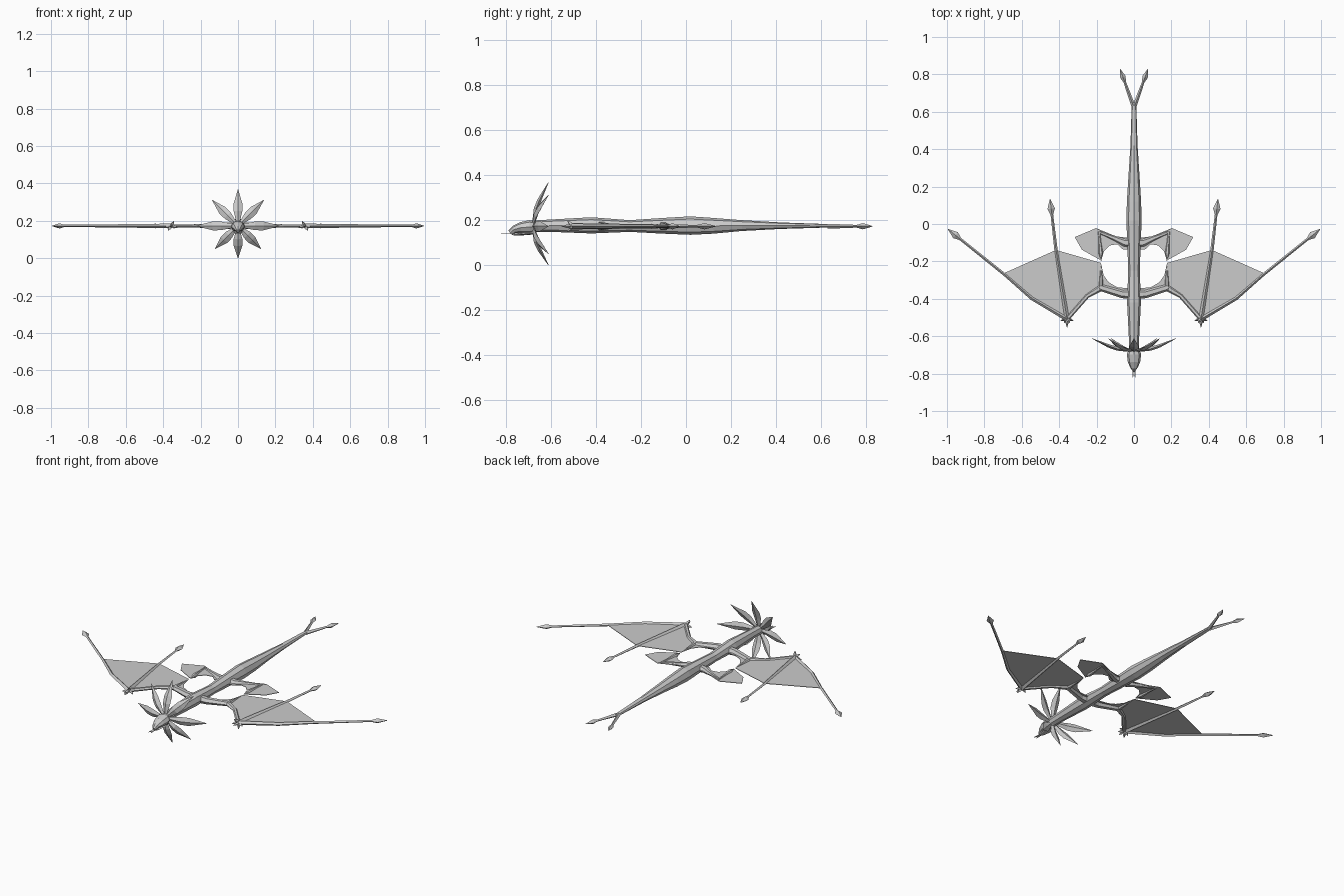
import bpy, bmesh, math
from mathutils import Vector

if "Cube" in bpy.data.objects:
    bpy.data.objects.remove(bpy.data.objects["Cube"], do_unlink=True)

grey = bpy.data.materials.new("stone grey")
grey.use_nodes = True
colour = (0.6, 0.6, 0.6, 1)
grey.diffuse_color = colour
grey.node_tree.nodes["Principled BSDF"].inputs["Base Color"].default_value = colour
WING_Z = 0.173


def finish(name, bm, mirror=False):
    bmesh.ops.recalc_face_normals(bm, faces=bm.faces)
    mesh = bpy.data.meshes.new(name)
    bm.to_mesh(mesh)
    bm.free()
    mesh.materials.append(grey)
    obj = bpy.data.objects.new(name, mesh)
    bpy.context.collection.objects.link(obj)
    if mirror:
        obj.modifiers.new("Mirror", 'MIRROR').use_mirror_merge = False
    return obj


def tube(name, points, radii, sides=6, up=(0, 0, 1), mirror=False):
    """Loft rings of (side radius, up radius) along a path."""
    bm = bmesh.new()
    pts = [Vector(p) for p in points]
    rings = []
    for i, (p, (a, b)) in enumerate(zip(pts, radii)):
        along = (pts[min(i + 1, len(pts) - 1)] - pts[max(i - 1, 0)]).normalized()
        side = along.cross(Vector(up)).normalized()
        top = side.cross(along)
        rings.append([bm.verts.new(p + side * a * math.cos(math.tau * k / sides)
                                   + top * b * math.sin(math.tau * k / sides))
                      for k in range(sides)])
    for r, s in zip(rings, rings[1:]):
        for k in range(sides):
            n = (k + 1) % sides
            bm.faces.new((r[k], r[n], s[n], s[k]))
    bm.faces.new(rings[0])
    bm.faces.new(rings[-1])
    return finish(name, bm, mirror)


def bone(name, path, widths, mirror=True):
    return tube(name, [(x, y, WING_Z) for x, y in path],
                [(w, w) for w in widths], mirror=mirror)


def tipped_bone(name, path, widths, head=0.085, spread=0.02):
    """Thin bone that ends in a faceted spear point."""
    a, b = Vector(path[-2]), Vector(path[-1])
    d = (b - a).normalized()
    path = path[:-1] + [tuple(b - d * head), tuple(b - d * head * 0.62), tuple(b)]
    radii = [(w, w) for w in widths] + [(0.007, 0.006), (spread, 0.014), (0.001, 0.001)]
    return tube(name, [(x, y, WING_Z) for x, y in path], radii, 4, mirror=True)


def membrane(name, outline, mirror=True, z=WING_Z):
    bm = bmesh.new()
    bm.faces.new([bm.verts.new((x, y, z)) for x, y in outline])
    bmesh.ops.triangulate(bm, faces=bm.faces[:])
    obj = finish(name, bm, mirror)
    plate = obj.modifiers.new("Thickness", 'SOLIDIFY')
    plate.thickness = 0.003
    plate.offset = 0
    return obj


# Body and tail: y, half width, bottom, top
body = [(-0.69, 0.027, 0.148, 0.198), (-0.6, 0.028, 0.148, 0.203),
        (-0.42, 0.037, 0.141, 0.213), (-0.25, 0.031, 0.148, 0.2),
        (-0.1, 0.036, 0.14, 0.21), (0.02, 0.041, 0.135, 0.217),
        (0.12, 0.038, 0.14, 0.21), (0.25, 0.03, 0.152, 0.2),
        (0.42, 0.019, 0.161, 0.19), (0.65, 0.012, 0.168, 0.182)]
head = [(-0.66, 0.022, 0.15, 0.195), (-0.695, 0.038, 0.14, 0.2),
        (-0.735, 0.034, 0.142, 0.191), (-0.765, 0.022, 0.142, 0.175),
        (-0.782, 0.009, 0.13, 0.157)]
jaw = [(-0.68, 0.022, 0.136, 0.152), (-0.72, 0.025, 0.133, 0.146),
       (-0.768, 0.011, 0.131, 0.139)]
for name, rows in (("body", body), ("head", head), ("lower_jaw", jaw)):
    tube(name, [(0, y, (lo + hi) / 2) for y, w, lo, hi in rows],
         [(w, (hi - lo) / 2) for y, w, lo, hi in rows], 8)
membrane("tongue", [(-0.007, -0.75), (0.007, -0.75), (0.008, -0.823),
                    (0, -0.805), (-0.008, -0.823)], False, 0.14)

# Forked tail
tipped_bone("tail_fork", [(0.003, 0.63), (0.075, 0.83)], [0.011], 0.075, 0.015)

# Frill of eight blades around the neck
for k in range(8):
    ang = math.tau * k / 8
    out = Vector((math.sin(ang), 0, math.cos(ang)))
    length = 0.195 if math.cos(ang) > 0.5 else (0.225 if abs(math.cos(ang)) < 0.1 else 0.173)
    centre = Vector((0, 0, 0.173))
    steps = [(0.1, -0.678), (0.4, -0.667), (0.6, -0.652), (1, -0.612)]
    tube("frill_blade", [centre + out * length * t + Vector((0, y, 0)) for t, y in steps],
         [(0.009, 0.006), (0.023, 0.01), (0.024, 0.009), (0.001, 0.001)], 4, (0, 1, 0))

# Front wings: arm, fingers, spur, claws and skin
tube("wing_arm", [(0.0, -0.375, WING_Z), (0.06, -0.375, WING_Z), (0.176, -0.34, WING_Z),
                  (0.25, -0.385, WING_Z), (0.358, -0.508, WING_Z)],
     [(0.026, 0.024), (0.022, 0.019), (0.02, 0.013), (0.012, 0.009), (0.012, 0.01)],
     mirror=True)
tipped_bone("long_finger", [(0.358, -0.508), (0.545, -0.398), (0.69, -0.272),
                            (0.995, -0.027)], [0.012, 0.01, 0.008])
tipped_bone("middle_finger", [(0.358, -0.508), (0.417, -0.139), (0.449, 0.134)],
            [0.014, 0.009])
bone("elbow_spur", [(0.176, -0.35), (0.176, -0.3), (0.177, -0.21)], [0.014, 0.01, 0.001])
membrane("wing_skin", [(0.176, -0.34), (0.25, -0.385), (0.358, -0.508),
                       (0.545, -0.398), (0.7, -0.265), (0.417, -0.139), (0.177, -0.208)])
membrane("inner_wing_skin", [(0.02, -0.385), (0.176, -0.345), (0.177, -0.208), (0.162, -0.275),
                             (0.135, -0.312), (0.09, -0.338), (0.02, -0.345)])
for dx, dy, dz in ((0, -0.05, 0), (-0.035, -0.015, -0.01), (0.035, -0.015, -0.01),
                   (-0.015, -0.025, 0.025), (0.015, -0.025, -0.025)):
    root = Vector((0.358, -0.503, WING_Z))
    tip = root + Vector((dx, dy, dz))
    tube("wing_claw", [root, root.lerp(tip, 0.45), tip],
         [(0.006, 0.006), (0.009, 0.009), (0.001, 0.001)], 4, mirror=True)

# Hind wings
tube("hind_arm", [(0, -0.1, WING_Z), (0.05, -0.1, WING_Z), (0.1, -0.078, WING_Z),
                  (0.185, -0.045, WING_Z)],
     [(0.026, 0.022), (0.022, 0.017), (0.014, 0.011), (0.007, 0.006)], mirror=True)
bone("hind_spur", [(0.187, -0.04), (0.182, -0.1), (0.178, -0.155), (0.176, -0.198)],
     [0.006, 0.008, 0.013, 0.001])
bone("hind_finger", [(0.1, -0.075), (0.2, -0.026)], [0.007, 0.003])
membrane("hind_wing_skin", [(0.02, -0.075), (0.096, -0.066), (0.203, -0.022), (0.317, -0.07),
                            (0.278, -0.138), (0.176, -0.195), (0.16, -0.145),
                            (0.13, -0.115), (0.09, -0.108), (0.06, -0.135), (0.02, -0.135)])
